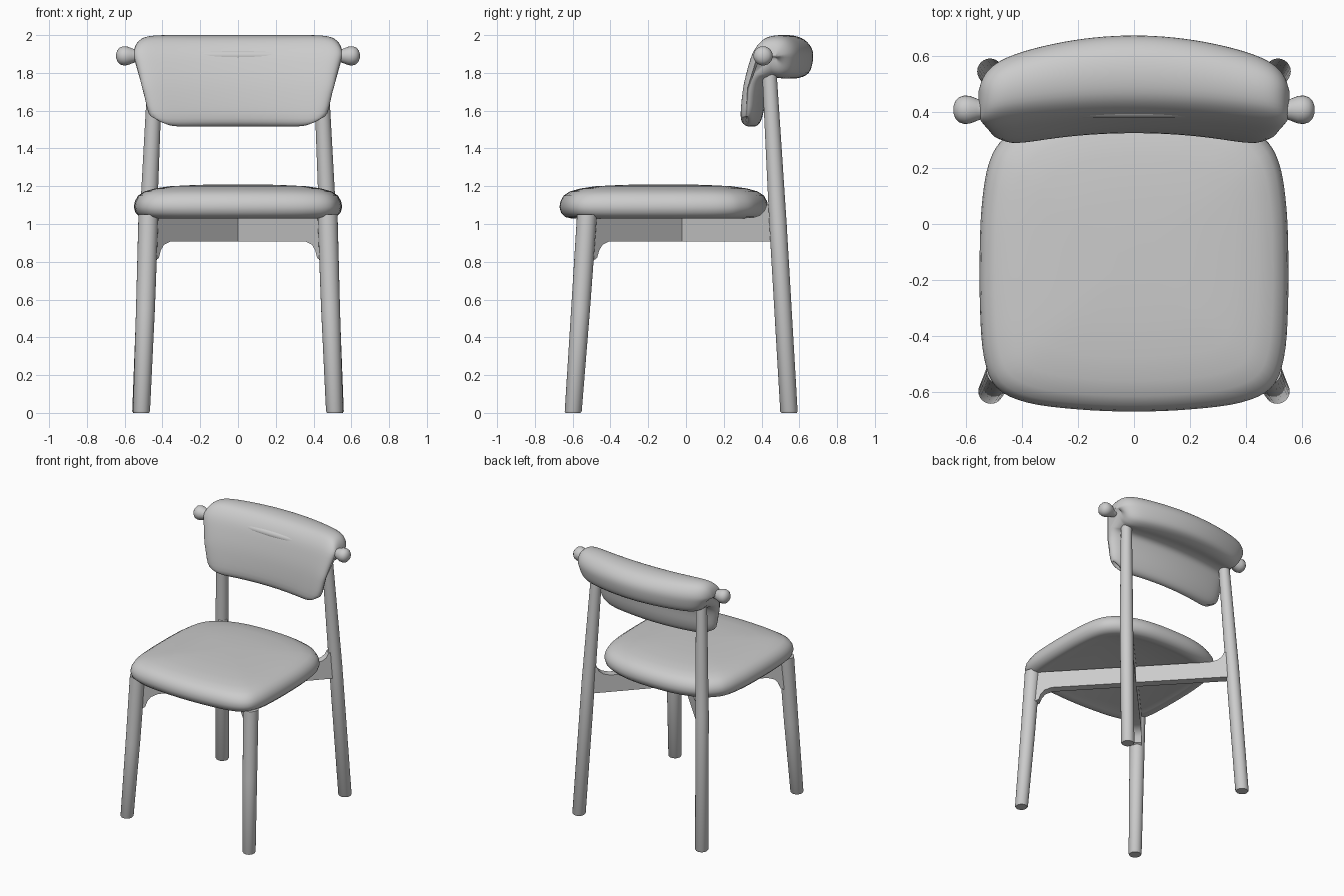
import bpy, bmesh, math
from mathutils import Vector
from mathutils.geometry import intersect_point_line

if "Cube" in bpy.data.objects:
    bpy.data.objects.remove(bpy.data.objects["Cube"])


def finish(name, bm, angle=40):
    bmesh.ops.remove_doubles(bm, verts=bm.verts, dist=0.0005)
    bmesh.ops.recalc_face_normals(bm, faces=bm.faces)
    me = bpy.data.meshes.new(name)
    bm.to_mesh(me)
    bm.free()
    ob = bpy.data.objects.new(name, me)
    bpy.context.collection.objects.link(ob)
    bpy.ops.object.select_all(action='DESELECT')
    ob.select_set(True)
    bpy.context.view_layer.objects.active = ob
    bpy.ops.object.shade_smooth_by_angle(angle=math.radians(angle))
    return ob


def loft(name, rings, angle=40):
    """Skin closed rings of equal length and cap both ends."""
    bm = bmesh.new()
    vs = [[bm.verts.new(p) for p in r] for r in rings]
    n = len(vs[0])
    for a, b in zip(vs, vs[1:]):
        for i in range(n):
            j = (i + 1) % n
            bm.faces.new((a[i], a[j], b[j], b[i]))
    bm.faces.new(vs[0])
    bm.faces.new(vs[-1][::-1])
    return finish(name, bm, angle)


def smooth_loop(pts, sub):
    """Closed Catmull-Rom curve through 2D points."""
    p = [Vector(q) for q in pts]
    n, out = len(p), []
    for i in range(n):
        a, b, c, d = p[i - 1], p[i], p[(i + 1) % n], p[(i + 2) % n]
        for k in range(sub):
            t = k / sub
            out.append(0.5 * (2 * b + (c - a) * t + (2 * a - 5 * b + 4 * c - d) * t * t
                              + (3 * b - a - 3 * c + d) * t ** 3))
    return out


def lerp_table(tab, z):
    if z <= tab[0][0]:
        return tab[0][1]
    for (z0, w0), (z1, w1) in zip(tab, tab[1:]):
        if z <= z1:
            return w0 + (w1 - w0) * (z - z0) / (z1 - z0)
    return tab[-1][1]


def circle(n=24):
    return [(math.cos(2 * math.pi * i / n), math.sin(2 * math.pi * i / n)) for i in range(n)]


# Seat cushion: smooth outline, scaled through a pillow profile
half = [(0.2, -0.662), (0.38, -0.638), (0.49, -0.585), (0.535, -0.48), (0.55, -0.3),
        (0.55, -0.05), (0.54, 0.1), (0.52, 0.21), (0.48, 0.29), (0.39, 0.365), (0.22, 0.42)]
outline = smooth_loop([(0, -0.67)] + half + [(0, 0.435)] + [(-x, y) for x, y in half[::-1]], 4)
layers = [(0.78, 1.045), (0.84, 1.035), (0.89, 1.03), (0.945, 1.037), (0.985, 1.06), (1, 1.09),
          (0.99, 1.12), (0.96, 1.15), (0.9, 1.172), (0.8, 1.188), (0.65, 1.2), (0.4, 1.207), (0.15, 1.21)]
cy = -0.12
loft("seat", [[(p.x * s, cy + (p.y - cy) * s, z) for p in outline] for s, z in layers])

# Backrest cushion: folded-over profile swept along a gentle curve
profile = smooth_loop([(0.325, 1.56), (0.335, 1.7), (0.36, 1.82), (0.395, 1.92), (0.45, 1.982),
                       (0.53, 2.0), (0.61, 1.985), (0.66, 1.94), (0.673, 1.88), (0.65, 1.80),
                       (0.58, 1.77), (0.5, 1.775), (0.448, 1.757), (0.425, 1.7), (0.412, 1.6),
                       (0.39, 1.535), (0.355, 1.517)], 4)
spine = [Vector(p) for p in ((0.37, 1.57), (0.378, 1.72), (0.43, 1.885), (0.555, 1.885))]
widths = [(1.515, 0.40), (1.53, 0.435), (1.56, 0.46), (1.6, 0.478), (1.7, 0.5),
          (1.8, 0.523), (1.9, 0.55), (2.0, 0.555)]


def nearest_on_spine(p):
    best = None
    for a, b in zip(spine, spine[1:]):
        t = intersect_point_line(p, a, b)[1]
        q = a.lerp(b, min(1, max(0, t)))
        if best is None or (p - q).length < (p - best).length:
            best = q
    return best


core = [nearest_on_spine(p) for p in profile]
rings = []
N = 48
for k in range(N + 1):
    s = math.sin(math.pi / 2 * (2 * k / N - 1))
    f = max(0.06, math.sqrt(max(0, 1 - abs(s) ** 14)))
    ring = []
    for p, c in zip(profile, core):
        q = c + (p - c) * f
        rear = min(1, max(0, (q.x - 0.43) / 0.24))
        ring.append((s * lerp_table(widths, p.y), q.x - s * s * (0.05 + 0.06 * rear), q.y))
    rings.append(ring)
loft("backrest", rings)

# Crossbar with rounded knobs at both ends
knob = [(0.40, 0.03), (0.54, 0.032), (0.562, 0.04), (0.585, 0.049), (0.605, 0.051),
        (0.625, 0.045), (0.638, 0.031), (0.645, 0.012)]
stations = [(-x, r) for x, r in knob[::-1]] + knob
loft("crossbar", [[(x, 0.408 + r * a, 1.89 + r * b) for a, b in circle()] for x, r in stations])

# Tapered, splayed legs: (x, y, z, radius) along each leg
front_path = [(0.511, -0.598, 0, 0.04), (0.511, -0.597, 0.008, 0.045),
              (0.49, -0.558, 0.55, 0.05), (0.474, -0.524, 1.05, 0.053)]
back_path = [(0.514, 0.546, 0, 0.041), (0.514, 0.545, 0.008, 0.046),
             (0.476, 0.487, 1.0, 0.046), (0.436, 0.438, 1.86, 0.038)]
for side, sx in (("right", 1), ("left", -1)):
    for part, path in (("front_leg", front_path), ("back_leg", back_path)):
        loft(f"{part}_{side}", [[(sx * x + r * a, y + r * b, z) for a, b in circle()]
                                for x, y, z, r in path], 50)

# Two diagonal rails crossing under the seat, flared where they meet the legs
for name, sx in (("rail_a", 1), ("rail_b", -1)):
    start, end = Vector((sx * 0.482, -0.535)), Vector((-sx * 0.476, 0.487))
    d = (end - start).normalized()
    side = Vector((-d.y, d.x)) * 0.03
    L = (end - start).length
    shape = [(0, 0.79), (0.06, 0.82), (0.075, 0.86), (0.1, 0.89), (0.15, 0.908), (L, 0.908),
             (L, 1.12), (L - 0.055, 1.1), (L - 0.07, 1.07), (L - 0.1, 1.047), (L - 0.15, 1.035), (0, 1.035)]
    loft(name, [[(*(start + d * t + side * k), z) for t, z in shape] for k in (-1, 1)], 35)
